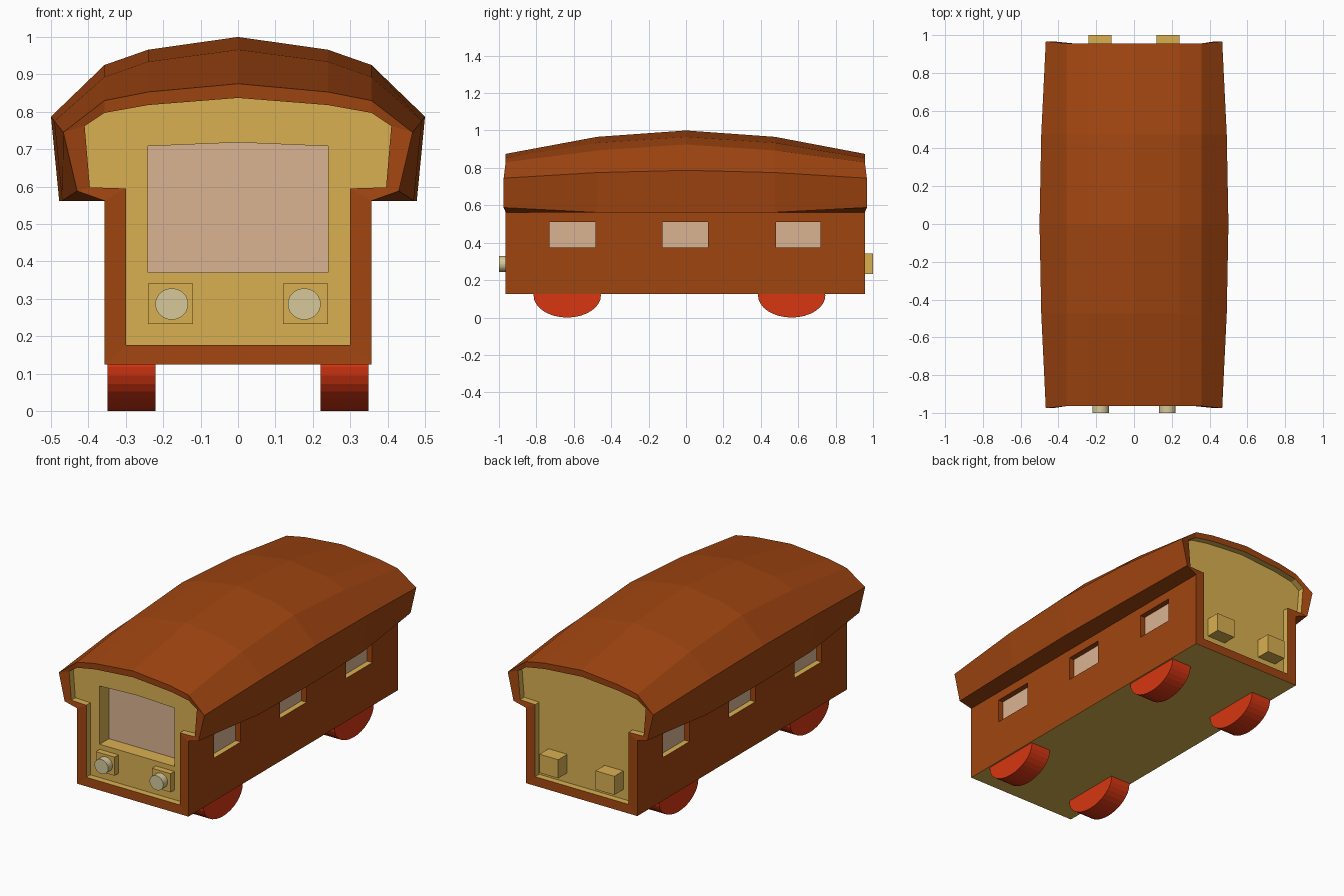
import bpy, bmesh, math
from mathutils import Matrix

if "Cube" in bpy.data.objects:
    bpy.data.objects.remove(bpy.data.objects["Cube"])

# Colours
def mat(name, rgb):
    m = bpy.data.materials.new(name)
    lin = [((c / 255 + 0.055) / 1.055) ** 2.4 for c in rgb]
    m.diffuse_color = (*lin, 1)
    m.use_nodes = True
    m.node_tree.nodes["Principled BSDF"].inputs["Base Color"].default_value = m.diffuse_color
    return m

BROWN, CREAM, GLASS = 0, 1, 2
brown = mat("rust brown", (160, 69, 16))
cream = mat("cream yellow", (217, 176, 81))
glass = mat("pink glass", (219, 180, 145))
red = mat("wheel red", (216, 54, 17))
lamp = mat("pale lamp", (215, 201, 155))

def finish(name, bm, mats):
    bmesh.ops.recalc_face_normals(bm, faces=bm.faces)
    me = bpy.data.meshes.new(name)
    bm.to_mesh(me)
    bm.free()
    for m in mats:
        me.materials.append(m)
    ob = bpy.data.objects.new(name, me)
    bpy.context.collection.objects.link(ob)
    return ob

def prism_y(profile, y0, y1):
    """Extrude an x,z profile along y; returns bmesh and its cap at y1."""
    bm = bmesh.new()
    a = [bm.verts.new((x, y0, z)) for x, z in profile]
    b = [bm.verts.new((x, y1, z)) for x, z in profile]
    bm.faces.new(a)
    cap = bm.faces.new(b)
    for i in range(len(a)):
        j = (i + 1) % len(a)
        bm.faces.new((a[i], a[j], b[j], b[i]))
    return bm, cap

def rect(x0, x1, z0, z1):
    return [(x0, z0), (x1, z0), (x1, z1), (x0, z1)]

# Half cross-sections from sill to ridge
wall = [(.357, .125), (.357, .562)]
inner = [(.3, .177), (.3, .595), (.396, .598), (.41, .762), (.357, .797), (.24, .818), (0, .837)]
end = wall + [(.43, .588), (.467, .745), (.357, .83), (.24, .853), (0, .875)]
mid = wall + [(.47, .562), (.491, .775), (.357, .893), (.24, .934), (0, .966)]
centre = wall + [(.478, .562), (.5, .787), (.357, .925), (.24, .966), (0, 1.0)]
stations = [(-.925, inner), (-.962, inner), (-.964, end), (-.475, mid), (0, centre),
            (.475, mid), (.956, end), (.954, inner), (.917, inner)]

# Body with curved roof and recessed ends, lofted as one shell
bm = bmesh.new()
rings = []
for k, (y, half) in enumerate(stations):
    loop = half + [(-x, z) for x, z in reversed(half[:-1])]
    ring = []
    for x, z in loop:
        flare = math.copysign(.011, y) if half is end and .4 < abs(x) else 0
        ring.append(bm.verts.new((x, y + flare, z)))
    rings.append(ring)
n = len(rings[0])
for k in range(len(rings) - 1):
    for i in range(n):
        j = (i + 1) % n
        f = bm.faces.new((rings[k][i], rings[k][j], rings[k + 1][j], rings[k + 1][i]))
        lip = k in (0, len(rings) - 2)
        floor = i == n - 1 and 2 <= k <= 5
        f.material_index = CREAM if lip or floor else BROWN
for ring in (rings[0], rings[-1]):
    bm.faces.new(ring).material_index = CREAM
body = finish("body", bm, [brown, cream, glass])

# Window openings: cutter faces carry the jamb and glass colours
cutters = []
bm, cap = prism_y([(-.24, .37), (.24, .37), (.24, .708), (0, .718), (-.24, .708)], -1.1, -.84)
for f in bm.faces:
    f.material_index = CREAM
cap.material_index = GLASS
cutters.append(finish("windscreen_cutter", bm, [brown, cream, glass]))
for s in (-1, 1):
    for y0, y1 in ((-.73, -.485), (-.125, .118), (.48, .72)):
        bm, _ = prism_y(rect(*sorted((s * .325, s * .42)), .375, .512), y0, y1)
        for f in bm.faces:
            c = f.calc_center_median()
            if abs(c.x) < .33:
                f.material_index = GLASS
            elif c.z < .38:
                f.material_index = CREAM
        cutters.append(finish("side_window_cutter", bm, [brown, cream, glass]))
bpy.context.view_layer.objects.active = body
for c in cutters:
    c.hide_render = True
    m = body.modifiers.new("opening", 'BOOLEAN')
    m.operation, m.solver, m.object = 'DIFFERENCE', 'EXACT', c
    bpy.ops.object.modifier_apply(modifier=m.name)
    bpy.data.objects.remove(c)

def cylinder(name, loc, radius, depth, axis, scale, m, sides=32):
    bm = bmesh.new()
    bmesh.ops.create_cone(bm, cap_ends=True, segments=sides, radius1=radius,
                          radius2=radius, depth=depth)
    mx = (Matrix.Translation(loc) @ Matrix.Diagonal((*scale, 1))
          @ Matrix.Rotation(math.pi / 2, 4, axis))
    bmesh.ops.transform(bm, matrix=mx, verts=bm.verts)
    return bm

for s, side in ((-1, "left"), (1, "right")):
    # Oval wheels, the upper half hidden in the body
    for y, pos in ((-.635, "front"), (.565, "rear")):
        bm = cylinder("wheel", (s * .285, y, .118), .18, .128, 'Y', (1, 1, .118 / .18), red)
        finish(f"{pos}_{side}_wheel", bm, [red])
    # Lamp housings and round headlamps
    xs = sorted((s * .12, s * .24))
    bm, _ = prism_y(rect(*xs, .233, .341), -.96, -.92)
    finish(f"front_{side}_lamp_box", bm, [cream])
    bm, _ = prism_y(rect(*xs, .233, .341), .91, 1.0)
    finish(f"rear_{side}_lamp_box", bm, [cream])
    bm = cylinder("lamp", (s * .177, -.978, .286), .044, .044, 'X', (1, 1, .95), lamp)
    finish(f"{side}_headlamp", bm, [lamp])
